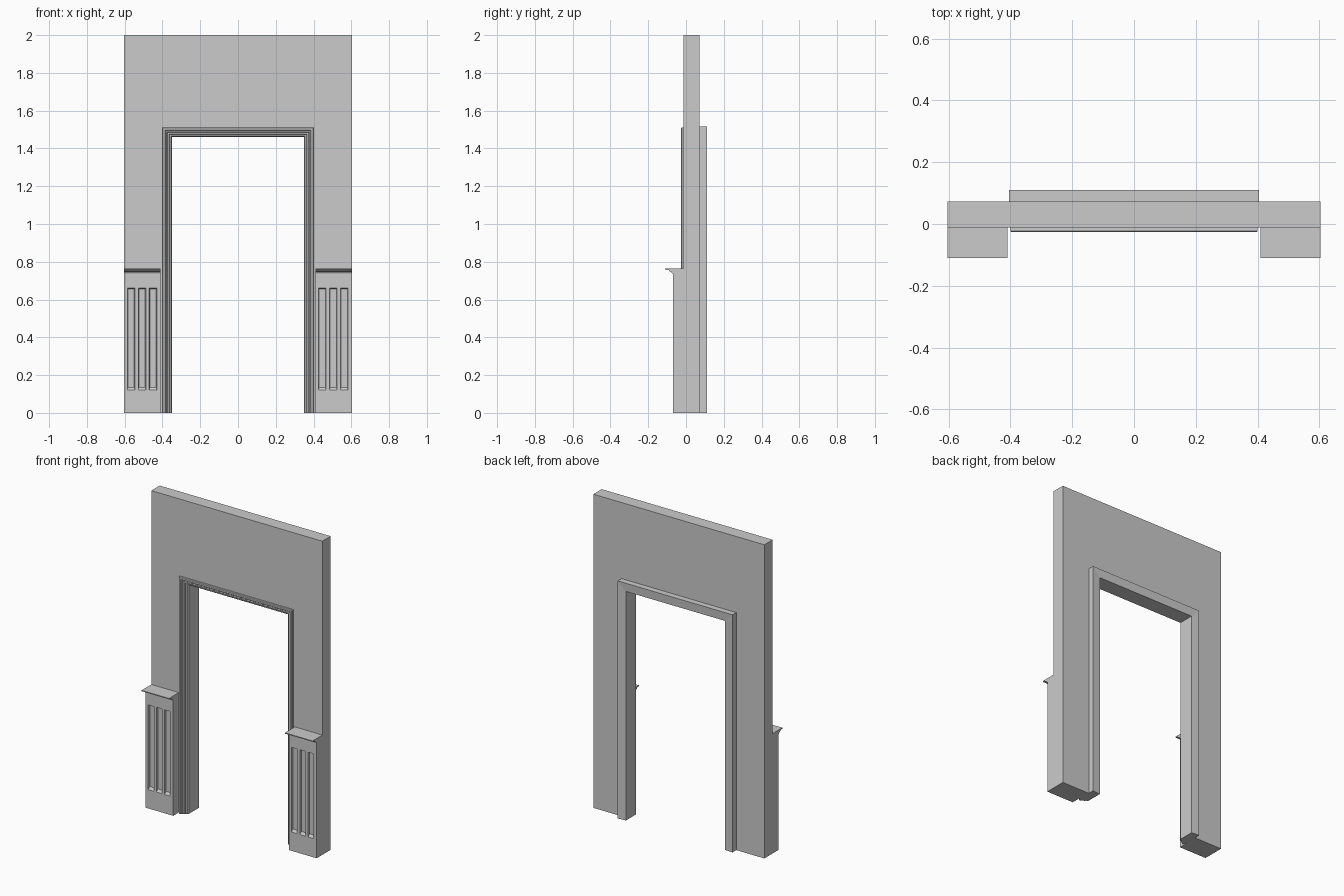
import bpy, bmesh

cube = bpy.data.objects.get("Cube")
if cube:
    bpy.data.objects.remove(cube, do_unlink=True)

# Single plaster colour
plaster = bpy.data.materials.new("plaster_grey")
plaster.use_nodes = True
GREY = (0.6, 0.6, 0.6, 1)
plaster.diffuse_color = GREY
plaster.node_tree.nodes["Principled BSDF"].inputs["Base Color"].default_value = GREY

W, H = 0.603, 2.0            # wall half width, height
FRONT, BACK = -0.012, 0.072  # wall faces
JAMB, HEAD = 0.35, 1.46      # clear opening half width, height


def finish(name, bm):
    bmesh.ops.recalc_face_normals(bm, faces=bm.faces)
    mesh = bpy.data.meshes.new(name)
    bm.to_mesh(mesh)
    bm.free()
    mesh.materials.append(plaster)
    obj = bpy.data.objects.new(name, mesh)
    bpy.context.collection.objects.link(obj)
    return obj


def loft(name, rings):
    """Skin a list of matching closed rings and cap both ends."""
    bm = bmesh.new()
    rows = [[bm.verts.new(p) for p in ring] for ring in rings]
    n = len(rows[0])
    for a, b in zip(rows, rows[1:]):
        for i in range(n):
            j = (i + 1) % n
            bm.faces.new((a[i], a[j], b[j], b[i]))
    bm.faces.new(rows[0])
    bm.faces.new(rows[-1])
    return finish(name, bm)


# Wall slab with the doorway left open
OW, OH = JAMB + 0.05, HEAD + 0.047
outline = [(-W, 0), (-OW, 0), (-OW, OH), (OW, OH), (OW, 0), (W, 0), (W, H), (-W, H)]
loft("wall", [[(x, y, z) for x, z in outline] for y in (FRONT, BACK)])

# Door frame: moulded section (distance out from opening, depth) swept up, across and down
section = [(0, 0.106), (0.055, 0.110), (0.055, 0.06), (0.05, 0.06),
           (0.05, -0.022), (0.047, -0.026), (0.037, -0.026), (0.034, -0.020),
           (0.028, -0.018), (0.024, -0.012), (0.016, -0.012), (0.013, -0.004),
           (0.005, -0.002), (0, 0.004)]
stations = [(-1, False), (-1, True), (1, True), (1, False)]
loft("door_frame", [[(s * (JAMB + d), y, HEAD + d if top else 0) for d, y in section]
                    for s, top in stations])


# Wainscot: boxed panel with three sunk flutes
def wainscot(name, x0, x1):
    face_y, top = -0.069, 0.74
    xs = [x0]
    for k in range(3):
        left = x0 + 0.017 + k * 0.058
        xs += [left, left + 0.040]
    xs.append(x1)
    zs = [0, 0.12, 0.66, top]
    bm = bmesh.new()
    grid = [[bm.verts.new((x, face_y, z)) for z in zs] for x in xs]
    flutes = []
    for i in range(len(xs) - 1):
        for j in range(3):
            f = bm.faces.new((grid[i][j], grid[i + 1][j], grid[i + 1][j + 1], grid[i][j + 1]))
            if i % 2 and j == 1:
                flutes.append(f)
    bm.normal_update()
    # Side, top and bottom returns to the wall
    rim = [e for e in bm.edges if e.is_boundary]
    new = bmesh.ops.extrude_edge_only(bm, edges=rim)["geom"]
    for v in new:
        if isinstance(v, bmesh.types.BMVert):
            v.co.y = FRONT
    # Sunk flutes with a sloping sill
    bmesh.ops.inset_individual(bm, faces=flutes, thickness=0.005, depth=-0.012)
    for f in flutes:
        for v in f.verts:
            if v.co.z < 0.3:
                v.co.z += 0.012
    finish(name, bm)


# Ledge section (depth, height)
ledge = [(FRONT, 0.738), (-0.074, 0.738), (-0.078, 0.746), (-0.088, 0.750),
         (-0.092, 0.757), (-0.110, 0.758), (-0.110, 0.764), (FRONT, 0.764)]
for side, x0, x1 in (("right", -W, -0.409), ("left", 0.409, W)):
    wainscot(side + "_wainscot", x0, x1)
    loft(side + "_ledge", [[(x, y, z) for y, z in ledge] for x in (x0, x1)])
